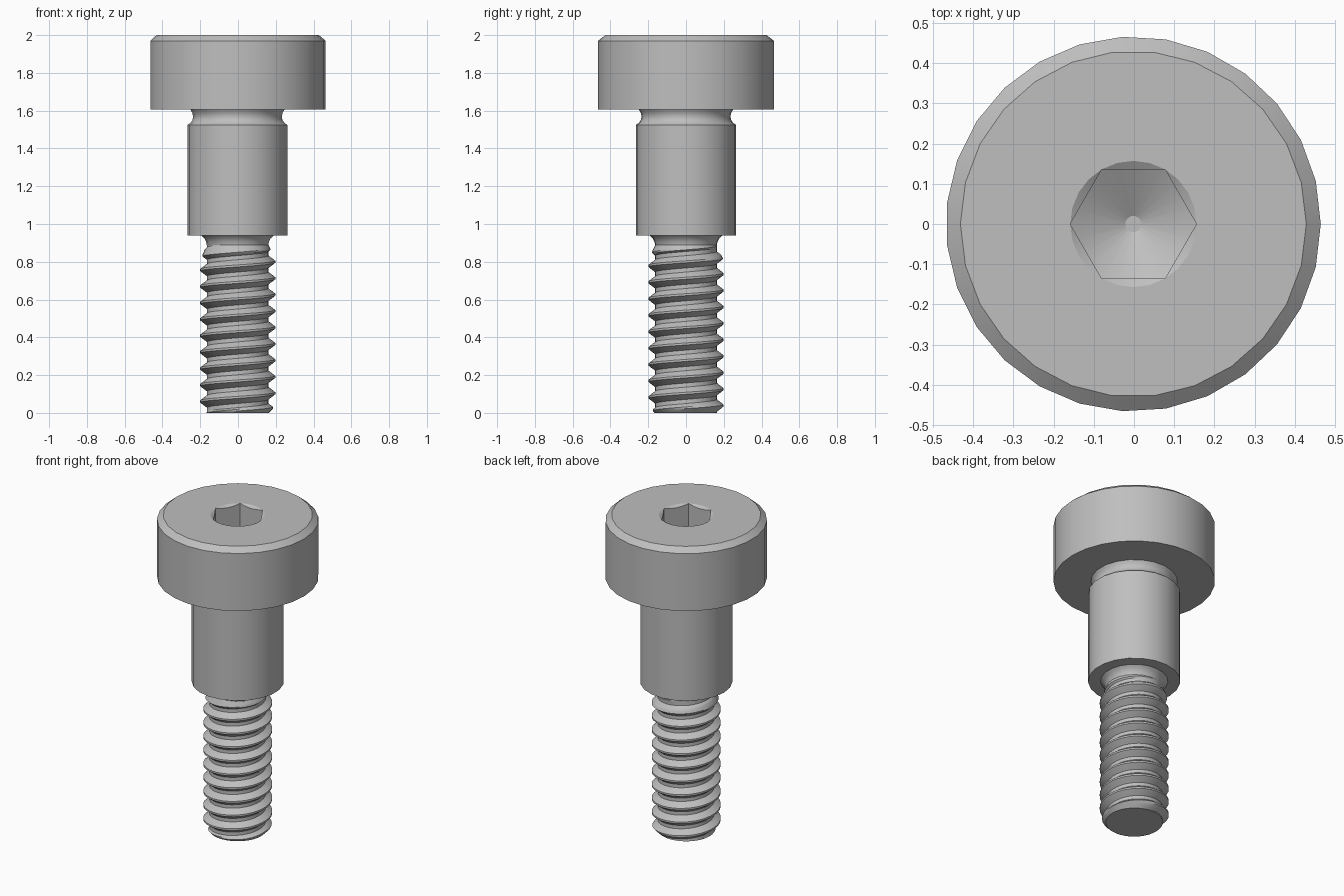
import bpy, bmesh
from math import pi, sin, cos, tan, radians

cube = bpy.data.objects.get("Cube")
if cube:
    bpy.data.objects.remove(cube, do_unlink=True)

CENTRE_X = -0.0016
steel = bpy.data.materials.new("grey_steel")
steel.use_nodes = True
GREY = (0.52, 0.52, 0.52, 1)
steel.diffuse_color = GREY
steel.node_tree.nodes["Principled BSDF"].inputs["Base Color"].default_value = GREY


def ring(bm, n, radius, z, start=0.0):
    """Ring of n vertices; radius and z may be functions of the angle."""
    verts = []
    for i in range(n):
        a = start + 2 * pi * i / n
        r = radius(a) if callable(radius) else radius
        h = z(a) if callable(z) else z
        verts.append(bm.verts.new((r * cos(a), r * sin(a), h)))
    return verts


def bridge(bm, low, high):
    """Join two rings, zipping them when their counts differ."""
    n, m = len(low), len(high)
    if n == m:
        for i in range(n):
            j = (i + 1) % n
            bm.faces.new((low[i], low[j], high[j], high[i]))
        return
    i = j = 0
    while i < n or j < m:
        if j == m or (i < n and (i + 1) / n <= (j + 1) / m):
            bm.faces.new((low[i % n], low[(i + 1) % n], high[j % m]))
            i += 1
        else:
            bm.faces.new((low[i % n], high[(j + 1) % m], high[j % m]))
            j += 1


def finish(bm, name, angle=30):
    mesh = bpy.data.meshes.new(name)
    bm.to_mesh(mesh)
    bm.free()
    mesh.materials.append(steel)
    obj = bpy.data.objects.new(name, mesh)
    obj.location.x = CENTRE_X
    bpy.context.collection.objects.link(obj)
    bpy.ops.object.select_all(action="DESELECT")
    obj.select_set(True)
    bpy.context.view_layer.objects.active = obj
    bpy.ops.object.shade_smooth_by_angle(angle=radians(angle))
    return obj


# Head with chamfered rim and hexagonal socket
HEX_R = 0.157
HEX_FLAT = HEX_R * cos(pi / 6)
SLOPE = tan(pi / 6)
SOCKET_Z = 1.78


def hex_radius(a):
    return HEX_FLAT / cos(a % (pi / 3) - pi / 6)


def scallop(a):
    return 2 - (HEX_R + 0.001 - hex_radius(a)) * SLOPE


def socket_floor(a):
    return SOCKET_Z - (HEX_R - hex_radius(a)) * SLOPE


bm = bmesh.new()
head_rings = [
    ring(bm, 21, 0.25, 1.605, pi),
    ring(bm, 27, 0.466, 1.605),
    ring(bm, 27, 0.466, 1.97),
    ring(bm, 26, 0.43, 2),
    ring(bm, 24, HEX_R, 2),
    ring(bm, 24, hex_radius, scallop),
    ring(bm, 24, hex_radius, socket_floor),
    ring(bm, 24, 0.02, SOCKET_Z - (HEX_R - 0.02) * SLOPE),
]
# Align the underside hole's first vertex with the rim's first vertex
head_rings[0] = head_rings[0][10:] + head_rings[0][:10]
for low, high in zip(head_rings, head_rings[1:]):
    bridge(bm, low, high)
bm.faces.new(head_rings[-1])
finish(bm, "socket_head")

# Shoulder with relief groove above and fillet below
bm = bmesh.new()
profile = [(0.163, 0.885), (0.167, 0.905), (0.177, 0.925), (0.195, 0.94),
           (0.266, 0.94), (0.266, 1.525), (0.25, 1.535), (0.24, 1.55),
           (0.236, 1.568), (0.24, 1.588), (0.25, 1.605)]
rings = [ring(bm, 21, r, z, pi) for r, z in profile]
for low, high in zip(rings, rings[1:]):
    bridge(bm, low, high)
finish(bm, "shoulder")

# Threaded shank: a right-handed helical sheet trimmed to its ends
PITCH, CREST, ROOT = 0.087, 0.199, 0.163
TOP, SEGMENTS = 0.89, 36
TURN = [(-1 / 16, 1), (1 / 16, 1), (0.17, 2 / 3), (0.27, 1 / 3),
        (0.375, 0), (0.625, 0), (0.73, 1 / 3), (0.83, 2 / 3)]


def thread_point(bm, a, turn, frac, height):
    z = 0.8 + PITCH * (turn + frac + a / (2 * pi))
    z = min(max(z, 0), TOP)
    r = ROOT + (CREST - ROOT) * height
    r = min(r, ROOT + 0.002 + z, ROOT + (TOP - z) * 0.45)
    if z == 0:
        r = ROOT + 0.002
    return bm.verts.new((r * cos(a), r * sin(a), z))


bm = bmesh.new()
columns = []
for i in range(SEGMENTS + 1):
    a = 2 * pi * i / SEGMENTS
    columns.append([thread_point(bm, a, k, f, h)
                    for k in range(-12, 3) for f, h in TURN])
for left, right in zip(columns, columns[1:]):
    for j in range(len(left) - 1):
        bm.faces.new((left[j], right[j], right[j + 1], left[j + 1]))
bmesh.ops.remove_doubles(bm, verts=bm.verts, dist=0.0004)
# Flat tip
tip = [e for e in bm.edges if e.is_boundary and all(v.co.z < 0.001 for v in e.verts)]
bmesh.ops.holes_fill(bm, edges=tip, sides=0)
bmesh.ops.recalc_face_normals(bm, faces=bm.faces)
finish(bm, "threaded_shank")
